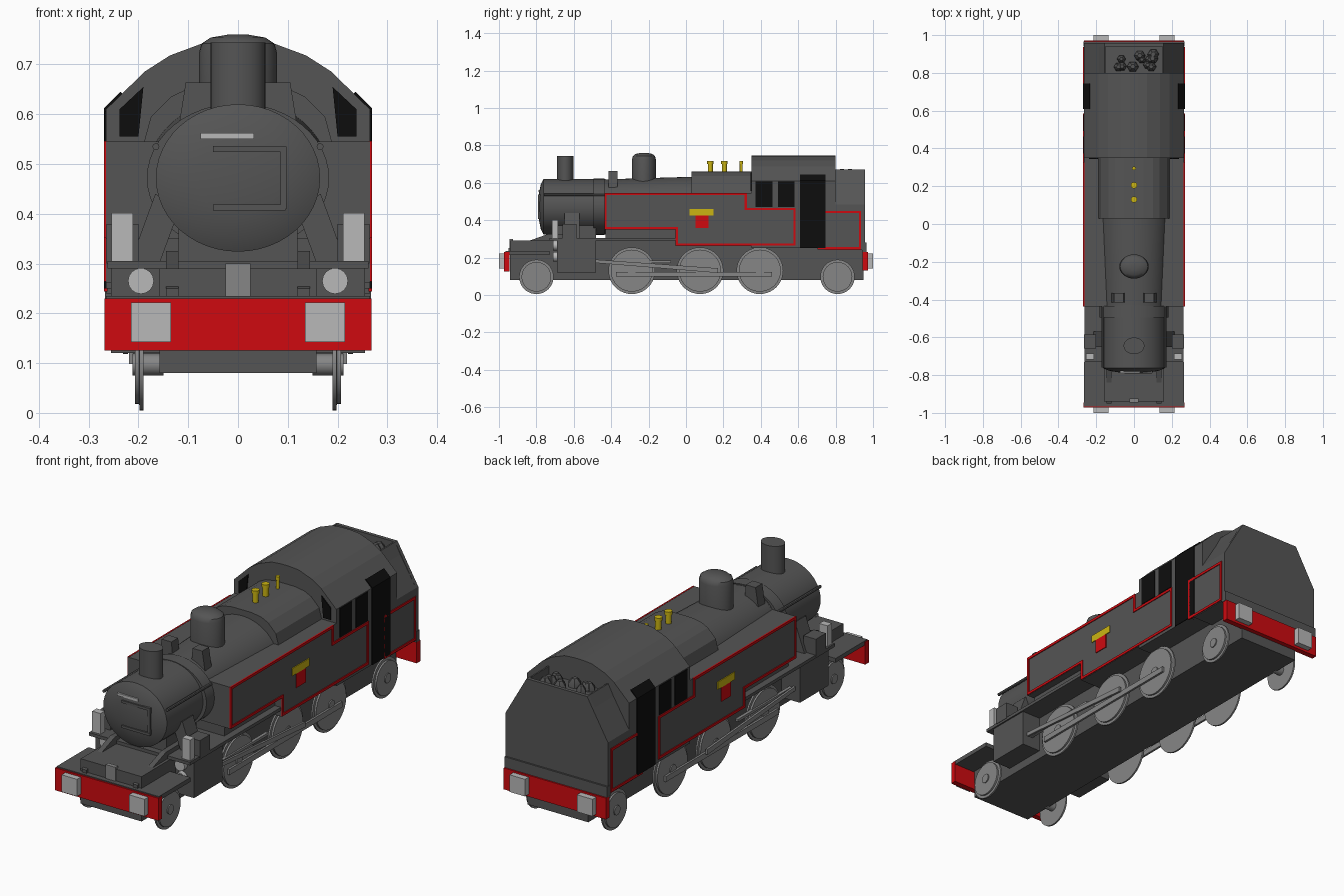
import bpy, bmesh, math, random
from mathutils import Vector

random.seed(4)


def material(name, rgb):
    m = bpy.data.materials.new(name)
    m.diffuse_color = (*rgb, 1)
    return m


BODY = material("charcoal", (0.09, 0.09, 0.09))
STEEL = material("steel grey", (0.24, 0.24, 0.24))
LIGHT = material("light grey", (0.48, 0.48, 0.48))
RED = material("red", (0.62, 0.003, 0.005))
YELLOW = material("brass yellow", (0.6, 0.46, 0.006))
BLACK = material("black opening", (0.004, 0.004, 0.004))


def place(axis, t, a, b):
    """Point at t along axis, with a and b across it."""
    return {"x": (t, a, b), "y": (a, t, b), "z": (a, b, t)}[axis]


def loft(name, mat, rings, mirror=False, smooth=False):
    bm = bmesh.new()
    rows = [[bm.verts.new(p) for p in ring] for ring in rings]
    n = len(rows[0])
    for r, s in zip(rows, rows[1:]):
        for i in range(n):
            bm.faces.new((r[i], r[(i + 1) % n], s[(i + 1) % n], s[i]))
    bm.faces.new(rows[0])
    bm.faces.new(rows[-1])
    bmesh.ops.recalc_face_normals(bm, faces=bm.faces)
    me = bpy.data.meshes.new(name)
    bm.to_mesh(me)
    bm.free()
    me.materials.append(mat)
    if smooth:
        for p in me.polygons:
            p.use_smooth = True
        me.set_sharp_from_angle(angle=math.radians(35))
    ob = bpy.data.objects.new(name, me)
    bpy.context.collection.objects.link(ob)
    if mirror:
        ob.modifiers.new("mirror", "MIRROR")
    return ob


def prism(name, mat, axis, t0, t1, pts, mirror=False):
    return loft(name, mat, [[place(axis, t, a, b) for a, b in pts] for t in (t0, t1)], mirror)


def box(name, mat, x0, x1, y0, y1, z0, z1, mirror=False):
    return prism(name, mat, "z", z0, z1, [(x0, y0), (x1, y0), (x1, y1), (x0, y1)], mirror)


def tube(name, mat, axis, c, stations, mirror=False, n=32):
    """Elliptical turned shape; stations are (t, radius a, radius b)."""
    ang = [2 * math.pi * i / n for i in range(n)]
    rings = [[place(axis, t, c[0] + ra * math.cos(w), c[1] + rb * math.sin(w)) for w in ang]
             for t, ra, rb in stations]
    return loft(name, mat, rings, mirror, True)


def bar(name, mat, p, q, w, d, mirror=False):
    """Square bar between two points."""
    p, q = Vector(p), Vector(q)
    side = (q - p).cross(Vector((0, 1, 0))).normalized() * w
    fore = side.cross(q - p).normalized() * d
    return loft(name, mat, [[e - side - fore, e + side - fore, e + side + fore, e - side + fore]
                            for e in (p, q)], mirror)


def outline(name, pts, w=0.006):
    """Painted red border strips on the body side."""
    for i, (a, b) in enumerate(zip(pts, pts[1:] + pts[:1])):
        box(f"{name}_{i}", RED, 0.262, 0.269, min(a[0], b[0]) - w, max(a[0], b[0]) + w,
            min(a[1], b[1]) - w, max(a[1], b[1]) + w, True)


def both(half):
    """Complete a half profile across the centre line."""
    return half + [(-x, z) for x, z in reversed(half)]


# Chassis, footplates and cylinders
box("chassis", BODY, -0.158, 0.158, -0.94, 0.95, 0.08, 0.29)
box("running_plate", BODY, -0.262, 0.262, -0.73, 0.0, 0.29, 0.305)
box("under_tank_frame", BODY, -0.23, 0.23, -0.43, 0.1, 0.30, 0.36)
box("front_platform", BODY, -0.265, 0.265, -0.965, -0.73, 0.215, 0.235)
prism("front_bracket", BODY, "x", 0.12, 0.145,
      [(-0.95, 0.23), (-0.95, 0.25), (-0.74, 0.325), (-0.6, 0.325), (-0.6, 0.23)], True)
box("front_step_plate", BODY, -0.12, 0.12, -0.80, -0.68, 0.23, 0.287)
box("coupling_bracket", STEEL, -0.025, 0.025, -0.945, -0.925, 0.23, 0.30)
box("cylinder_block", BODY, 0.15, 0.255, -0.69, -0.48, 0.12, 0.295, True)
for z in (0.265, 0.205):
    tube("cylinder_end", LIGHT, "y", (0.195, z), [(-0.712, 0.026, 0.026), (-0.66, 0.026, 0.026)], True, 16)
box("toolbox", BODY, 0.20, 0.264, -0.66, -0.585, 0.30, 0.38, True)
box("step_box", LIGHT, 0.211, 0.254, -0.717, -0.685, 0.30, 0.402, True)
bar("steam_pipe", BODY, (0.14, -0.61, 0.43), (0.195, -0.61, 0.28), 0.028, 0.04, True)
box("smokebox_saddle", BODY, -0.12, 0.12, -0.70, -0.48, 0.28, 0.42)

# Buffer beams and buffers at each end
box("front_beam", RED, -0.268, 0.268, -0.972, -0.945, 0.125, 0.23)
box("rear_beam", RED, -0.265, 0.265, 0.945, 0.972, 0.13, 0.23)
box("rear_beam_top", BODY, -0.267, 0.267, 0.94, 0.965, 0.23, 0.28)
for s in (-1, 1):
    y0, y1 = sorted((s * 0.96, s * 1.0))
    box("buffer", LIGHT, 0.135, 0.215, y0, y1, 0.142, 0.222, True)

# Boiler, smokebox and door
tube("smokebox", BODY, "y", (0, 0.472),
     [(-0.79, 0.03, 0.03), (-0.785, 0.085, 0.076), (-0.776, 0.135, 0.121),
      (-0.762, 0.165, 0.148), (-0.43, 0.165, 0.148)], n=48)
tube("boiler_band", BODY, "y", (0, 0.472), [(-0.495, 0.183, 0.15), (-0.435, 0.183, 0.15)], n=48)
tube("boiler", BODY, "y", (0, 0.472), [(-0.44, 0.165, 0.146), (0.04, 0.185, 0.16)], n=48)
box("number_plate", LIGHT, -0.075, 0.032, -0.788, -0.765, 0.55, 0.562)
for z in (0.413, 0.53):
    box("door_hinge", BODY, -0.05, 0.095, -0.792, -0.765, z - 0.006, z + 0.006)
box("door_hinge_pin", BODY, 0.085, 0.097, -0.79, -0.765, 0.41, 0.535)
tube("hand_rail", BODY, "y", (0.165, 0.535), [(-0.76, 0.007, 0.007), (-0.42, 0.007, 0.007)], True, 8)
tube("chimney", BODY, "z", (0, -0.645), [(0.58, 0.055, 0.044), (0.744, 0.055, 0.044)])
tube("dome", BODY, "z", (0, -0.225),
     [(0.58, 0.078, 0.064), (0.725, 0.078, 0.064), (0.742, 0.073, 0.059),
      (0.754, 0.055, 0.045), (0.76, 0.02, 0.017)])
prism("boiler_saddle_box", BODY, "y", -0.415, -0.365,
      both([(0.12, 0.57), (0.105, 0.664), (0.055, 0.664), (0.05, 0.61)]))
prism("firebox", BODY, "y", 0.03, 0.36,
      both([(0.19, 0.40), (0.19, 0.54), (0.175, 0.595), (0.135, 0.635), (0.10, 0.652), (0.05, 0.66)]))
for y, r in ((0.13, 0.017), (0.205, 0.017), (0.295, 0.01)):
    tube("safety_valve", YELLOW, "z", (0, y),
         [(0.65, r * 0.8, r * 0.8), (0.70, r * 0.8, r * 0.8), (0.701, r, r), (0.717, r, r)], n=12)

# Side tanks and cab
prism("side_tank", BODY, "x", 0.10, 0.265,
      [(-0.436, 0.35), (-0.436, 0.545), (0.36, 0.545), (0.36, 0.262), (-0.056, 0.262), (-0.056, 0.35)], True)
ROOF = [(0.265, 0.61), (0.187, 0.686), (0.137, 0.718), (0.07, 0.743), (0.02, 0.747)]
prism("cab", BODY, "y", 0.35, 0.80, both([(0.265, 0.25)] + ROOF))
prism("cab_front_window", BLACK, "y", 0.345, 0.352,
      [(0.238, 0.61), (0.19, 0.655), (0.20, 0.555), (0.238, 0.555)], True)
for y0, y1 in ((0.372, 0.463), (0.492, 0.58)):
    box("cab_side_window", BLACK, 0.262, 0.268, y0, y1, 0.47, 0.606, True)
prism("cab_doorway", BLACK, "y", 0.61, 0.745,
      [(0.23, 0.25), (0.269, 0.25), (0.269, 0.612), (0.236, 0.645), (0.23, 0.64)], True)

# Bunker with coal
prism("bunker", BODY, "y", 0.74, 0.95, both([(0.265, 0.24), (0.265, 0.485), (0.175, 0.635)]))
prism("bunker_back", BODY, "y", 0.94, 0.957, both([(0.265, 0.24), (0.265, 0.485), (0.157, 0.672)]))
prism("bunker_rim", BODY, "y", 0.79, 0.95, [(0.15, 0.62), (0.184, 0.62), (0.157, 0.672), (0.15, 0.672)], True)
for i in range(14):
    x, y = random.uniform(-0.12, 0.12), random.uniform(0.825, 0.915)
    r = random.uniform(0.02, 0.032)
    tube("coal_lump", BODY, "z", (x, y), [(0.62, r, r), (0.65, r, r * 0.9), (0.66 + r * 0.4, r * 0.4, r * 0.4)], n=6)

# Painted borders and side badge
outline("tank_border", [(-0.43, 0.357), (-0.43, 0.54), (0.32, 0.54), (0.32, 0.46),
                        (0.58, 0.46), (0.58, 0.27), (-0.05, 0.27), (-0.05, 0.357)])
outline("bunker_border", [(0.708, 0.25), (0.708, 0.443), (0.93, 0.443), (0.93, 0.25)])
box("badge_top", YELLOW, 0.262, 0.269, 0.02, 0.147, 0.425, 0.46, True)
box("badge_shield", RED, 0.262, 0.269, 0.05, 0.12, 0.358, 0.425, True)

# Wheels, each with a flange, tyre and hub
for y, r in ((-0.29, 0.125), (0.075, 0.125), (0.395, 0.125), (-0.80, 0.092), (0.81, 0.092)):
    c = (y, r + 0.005)
    tube("wheel", STEEL, "x", c,
         [(0.19, r, r), (0.198, r, r), (0.1985, r - 0.013, r - 0.013), (0.207, r - 0.013, r - 0.013)], True, 40)
    tube("wheel_hub", STEEL, "x", c, [(0.15, 0.022, 0.022), (0.212, 0.022, 0.022)], True, 16)

# Coupling and connecting rods
box("coupling_rod", STEEL, 0.209, 0.219, -0.375, 0.46, 0.098, 0.124, True)
prism("connecting_rod", STEEL, "x", 0.221, 0.231,
      [(-0.49, 0.172), (-0.49, 0.19), (0.17, 0.143), (0.17, 0.118)], True)
box("slide_bar", STEEL, 0.20, 0.215, -0.49, -0.08, 0.172, 0.184, True)
